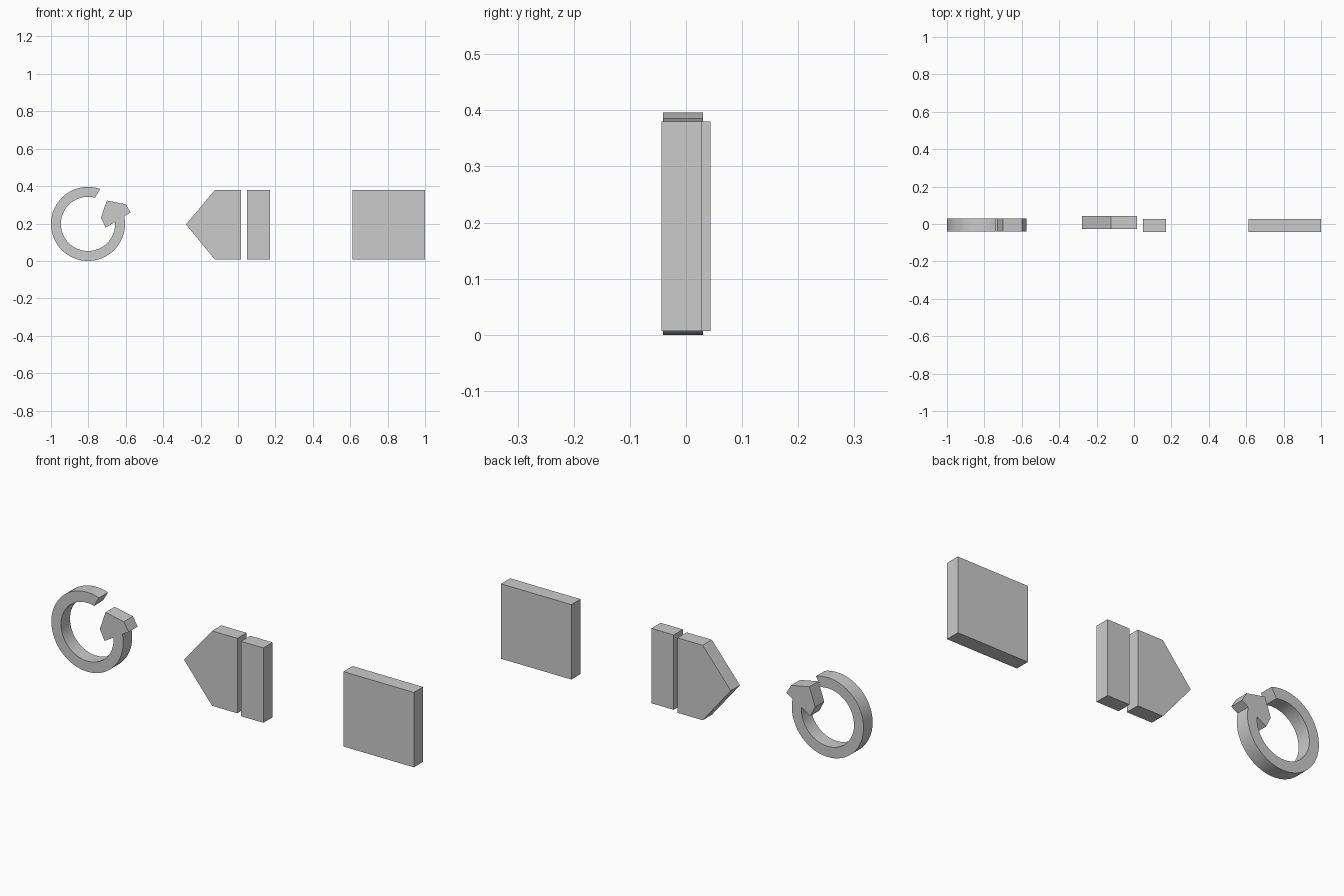
import bpy
from math import radians, sin, cos

if "Cube" in bpy.data.objects:
    bpy.data.objects.remove(bpy.data.objects["Cube"])


def prism(name, profile, y0, y1, smooth=False):
    """Extrude a counter-clockwise (x, z) outline from y0 (front) to y1 (back)."""
    n = len(profile)
    verts = [(x, y, z) for y in (y0, y1) for x, z in profile]
    faces = [tuple(range(n)), tuple(range(2 * n - 1, n - 1, -1))]
    faces += [(i, i + n, (i + 1) % n + n, (i + 1) % n) for i in range(n)]
    mesh = bpy.data.meshes.new(name)
    mesh.from_pydata(verts, [], faces)
    obj = bpy.data.objects.new(name, mesh)
    bpy.context.collection.objects.link(obj)
    if smooth:
        bpy.context.view_layer.objects.active = obj
        obj.select_set(True)
        bpy.ops.object.shade_smooth_by_angle(angle=radians(30))
        obj.select_set(False)
    return obj


def rect(x0, x1, z0, z1):
    return [(x0, z0), (x1, z0), (x1, z1), (x0, z1)]


def arc(cx, cz, r, a0, a1, steps):
    angles = [radians(a0 + (a1 - a0) * i / steps) for i in range(steps + 1)]
    return [(cx + r * cos(a), cz + r * sin(a)) for a in angles]


BOTTOM, TOP = 0.007, 0.38
CX, CZ = -0.802, 0.198

# Open ring of the circular arrow
ring = arc(CX, CZ, 0.198, 71, 372, 48) + arc(CX, CZ, 0.145, 372, 75, 48)
prism("circular_arrow_ring", ring, -0.041, 0.030, smooth=True)

# Arrowhead overlapping the end of the ring
prism("circular_arrow_head",
      [(-0.733, 0.231), (-0.707, 0.179), (-0.574, 0.259),
       (-0.600, 0.303), (-0.701, 0.323)], -0.041, 0.030)

# Left-pointing block
prism("pointed_block",
      [(-0.278, 0.195), (-0.123, BOTTOM), (0.016, BOTTOM),
       (0.016, TOP), (-0.123, TOP)], -0.028, 0.044)

# Upright bar and square plate
prism("upright_bar", rect(0.048, 0.171, BOTTOM, TOP), -0.044, 0.028)
prism("square_plate", rect(0.612, 1.0, BOTTOM, TOP), -0.044, 0.028)
